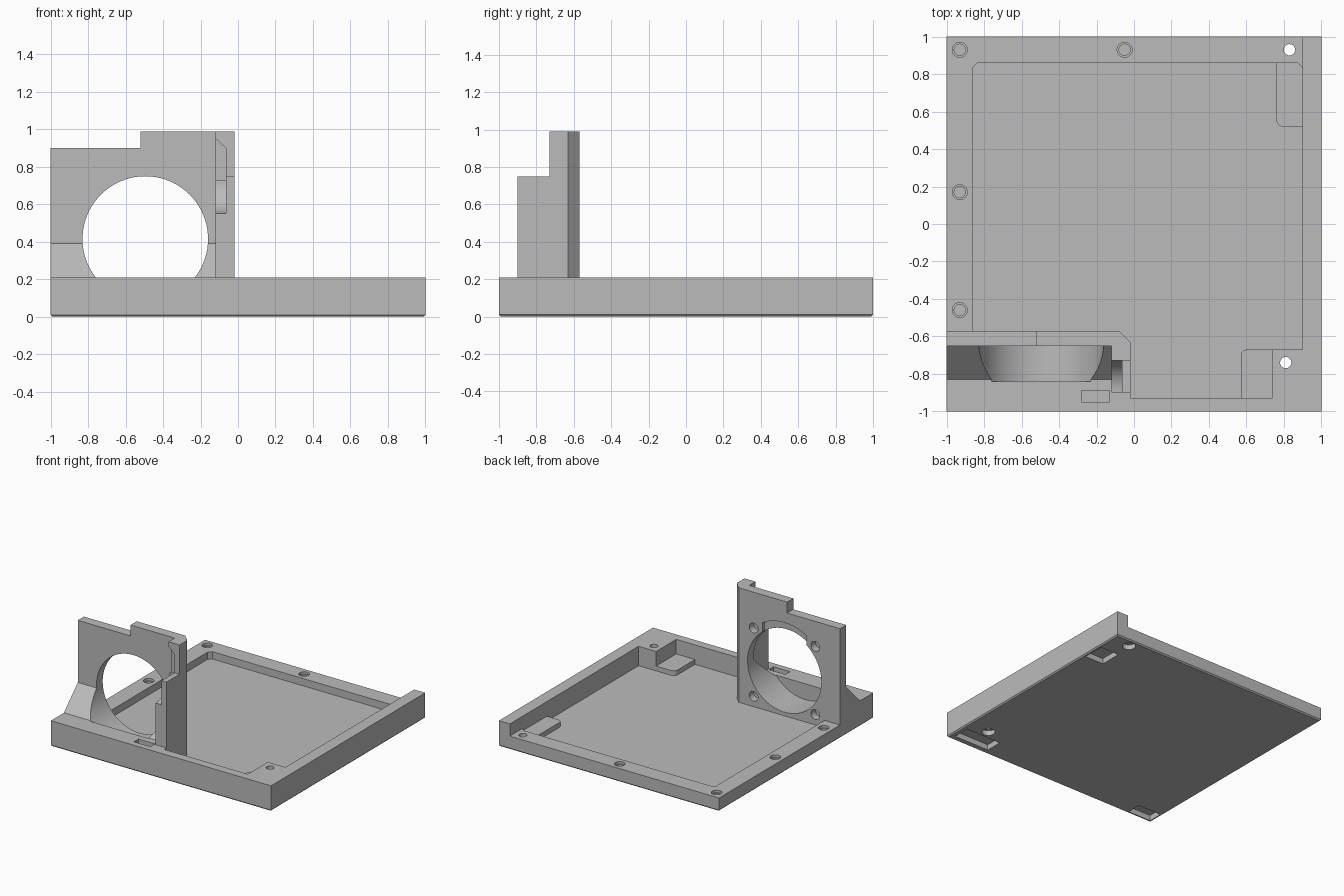
import bpy, bmesh, math
from mathutils import Vector

cube = bpy.data.objects.get("Cube")
if cube:
    bpy.data.objects.remove(cube, do_unlink=True)

grey = bpy.data.materials.new("plain_grey")
grey.use_nodes = True
colour = (0.5, 0.5, 0.5, 1)
grey.diffuse_color = colour
grey.node_tree.nodes["Principled BSDF"].inputs["Base Color"].default_value = colour

PLACE = {
    "x": lambda a, b, t: Vector((t, a, b)),
    "y": lambda a, b, t: Vector((a, t, b)),
    "z": lambda a, b, t: Vector((a, b, t)),
}


def prism(name, points, axis, lo, hi, top_points=None):
    """Extrude an outline along an axis, optionally to another outline."""
    bm = bmesh.new()
    low = [bm.verts.new(PLACE[axis](a, b, lo)) for a, b in points]
    high = [bm.verts.new(PLACE[axis](a, b, hi)) for a, b in (top_points or points)]
    bm.faces.new(low)
    bm.faces.new(high)
    n = len(low)
    for i in range(n):
        j = (i + 1) % n
        bm.faces.new((low[i], low[j], high[j], high[i]))
    bmesh.ops.recalc_face_normals(bm, faces=bm.faces)
    mesh = bpy.data.meshes.new(name)
    bm.to_mesh(mesh)
    bm.free()
    mesh.materials.append(grey)
    obj = bpy.data.objects.new(name, mesh)
    bpy.context.collection.objects.link(obj)
    return obj


def rect(a0, a1, b0, b1):
    return [(a0, b0), (a1, b0), (a1, b1), (a0, b1)]


def ring(a, b, r, n=32):
    return [(a + r * math.cos(math.tau * i / n), b + r * math.sin(math.tau * i / n))
            for i in range(n)]


def rounded(a0, a1, b0, b1, r=0.035):
    """Rectangle with rounded corners."""
    out = []
    for k, (a, b) in enumerate(rect(a0 + r, a1 - r, b0 + r, b1 - r)):
        for s in range(6):
            t = math.pi * (1 + k / 2 + s / 10)
            out.append((a + r * math.cos(t), b + r * math.sin(t)))
    return out


def combine(body, tool, operation):
    mod = body.modifiers.new("combine", "BOOLEAN")
    mod.operation, mod.object, mod.solver = operation, tool, "EXACT"
    bpy.context.view_layer.objects.active = body
    bpy.ops.object.modifier_apply(modifier=mod.name)
    bpy.data.objects.remove(tool, do_unlink=True)


def add(*args):
    combine(body, prism("addition", *args), "UNION")


def cut(*args):
    combine(body, prism("cutter", *args), "DIFFERENCE")


# Tray block with a thin bevel around the underside
body = prism("tray_with_fan_mount", rect(-1, 1, -1, 1), "z", 0.01, 0.21)
add(rect(-0.99, 0.99, -0.99, 0.99), "z", 0, 0.01, rect(-1, 1, -1, 1))

# Fan panel with stepped top, side wall and sloped gusset
add([(-1, 0.1), (0, 0.1), (0, 0.99), (-0.52, 0.99), (-0.52, 0.9), (-1, 0.9)],
    "y", -0.65, -0.5)
add([(-0.9, 0.1), (-0.9, 0.75), (-0.73, 0.75), (-0.73, 0.99), (-0.6, 0.99), (-0.6, 0.1)],
    "x", -0.12, 0)
add([(-0.83, 0.1), (-0.83, 0.21), (-0.65, 0.39), (-0.6, 0.39), (-0.6, 0.1)],
    "x", -1, -0.1)

# Lowered back and side rims, then the main pocket
cut(rect(-1.1, 0.9, -0.57, 1.1), "z", 0.11, 1.2)
cut([(-0.86, 0.835), (-0.835, 0.86), (0.875, 0.86), (0.9, 0.835), (0.9, -0.67),
     (0.74, -0.67), (0.74, -0.93), (-0.02, -0.93), (-0.02, -0.63), (-0.08, -0.57),
     (-0.86, -0.57)], "z", 0.05, 1.2)

# Raised pads in the pocket corners
add(rounded(0.76, 0.96, 0.52, 0.9), "z", 0.03, 0.09)
add(rounded(0.57, 0.8, -0.97, -0.67), "z", 0.03, 0.09)

# Fan opening, its rear recess and four screw holes
FX, FZ = -0.495, 0.415
cut(ring(FX, FZ, 0.335, 80), "y", -0.84, -0.4)
arc = [(FX + 0.4 * math.sin(t), 0.4 * math.cos(t))
       for t in [math.radians(-30 + 6 * i) for i in range(11)]]
cut([(x, FZ + h) for x, h in arc] + [(FX + 0.2, FZ), (FX - 0.2, FZ)], "y", -0.6, -0.5)
for sx in (-1, 1):
    for sz in (-1, 1):
        cut(ring(FX + sx * 0.28, FZ + sz * 0.28, 0.04), "y", -0.63, -0.5)

# Round notch in the side wall
cut(ring(-0.9, 0.73, 0.178, 64), "x", -0.2, -0.065)
cut([(-0.13, 0.73), (-0.065, 0.73), (-0.065, 0.9), (-0.13, 0.96)], "y", -0.78, -0.7)

# Stepped blind holes on the low rims
for x, y in ((-0.93, 0.93), (-0.05, 0.93), (-0.93, 0.17), (-0.93, -0.46)):
    cut(ring(x, y, 0.03), "z", 0.03, 0.2)
    cut(ring(x, y, 0.04), "z", 0.09, 0.2)

# Through holes, wider underneath
for x, y in ((0.83, 0.93), (0.81, -0.74)):
    cut(ring(x, y, 0.03), "z", -0.1, 0.3)
    cut(ring(x, y, 0.05), "z", -0.1, 0.04)

# Cable slot and underside recesses
cut(rect(-0.28, -0.13, -0.95, -0.89), "z", 0.12, 0.3)
for outline in (rect(0.81, 0.98, 0.6, 0.78), rect(0.64, 0.96, -0.95, -0.81),
                rect(-0.98, -0.77, -0.98, -0.86)):
    cut(outline, "z", -0.1, 0.045)

bpy.ops.object.select_all(action="DESELECT")
body.select_set(True)
bpy.context.view_layer.objects.active = body
bpy.ops.object.shade_smooth_by_angle(angle=math.radians(30))
